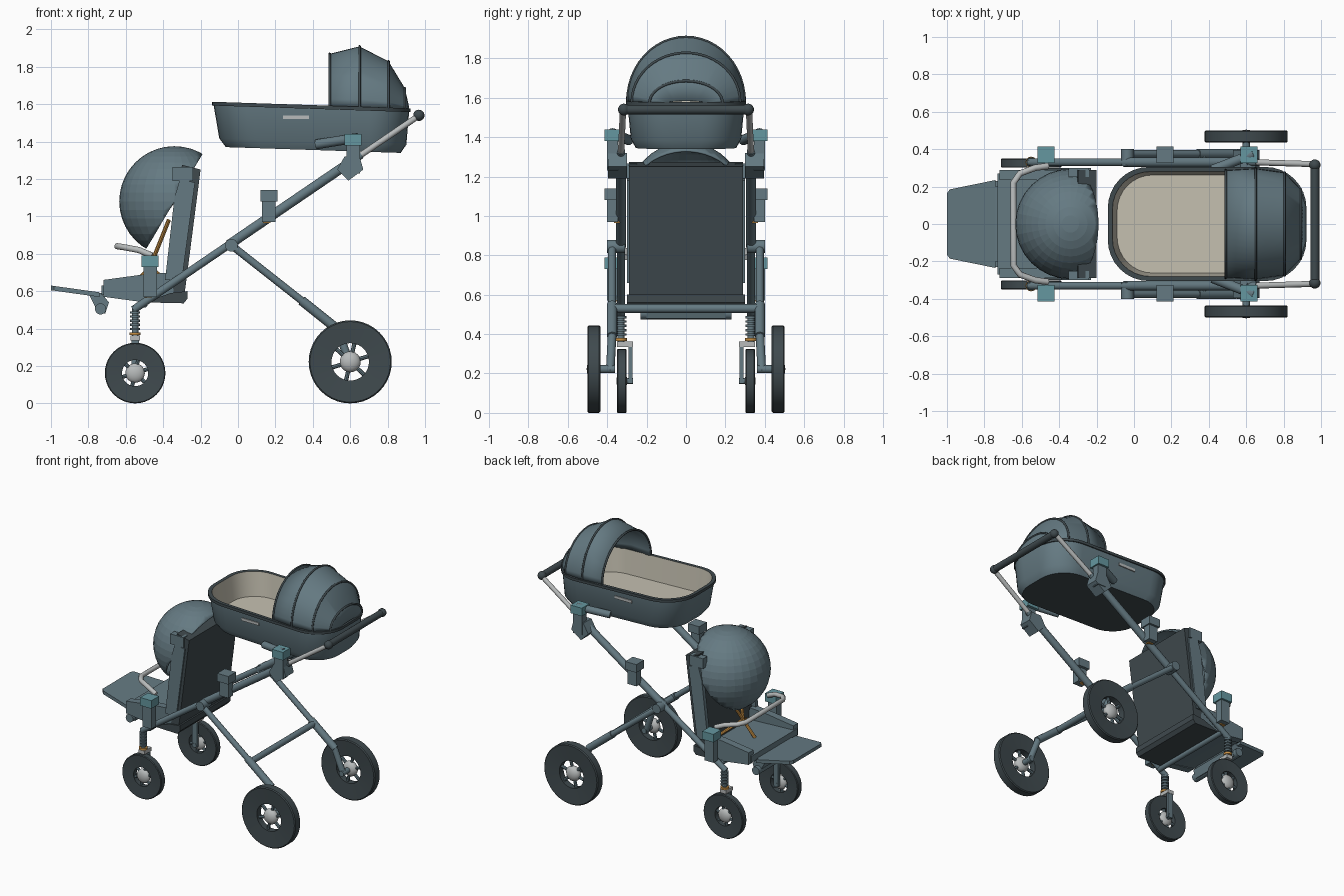
import bpy, bmesh, math
from mathutils import Vector

if "Cube" in bpy.data.objects:
    bpy.data.objects.remove(bpy.data.objects["Cube"])


def material(name, rgb):
    m = bpy.data.materials.new(name)
    m.use_nodes = True
    m.diffuse_color = (*rgb, 1)
    m.node_tree.nodes["Principled BSDF"].inputs["Base Color"].default_value = (*rgb, 1)
    return m


SLATE = material("slate_fabric", (0.13, 0.195, 0.225))
DARK = material("dark_rubber", (0.05, 0.068, 0.076))
LIGHT = material("light_metal", (0.48, 0.5, 0.5))
CREAM = material("cream_lining", (0.56, 0.53, 0.44))
TEAL = material("teal_clip", (0.13, 0.31, 0.35))
ORANGE = material("orange_trim", (0.6, 0.29, 0.06))


def finish(name, bm, mats, mirror=False, thick=0, angle=35):
    """Turn a bmesh into a named object, optionally mirrored across y = 0."""
    bmesh.ops.recalc_face_normals(bm, faces=bm.faces)
    mesh = bpy.data.meshes.new(name)
    bm.to_mesh(mesh)
    bm.free()
    ob = bpy.data.objects.new(name, mesh)
    bpy.context.collection.objects.link(ob)
    for m in mats:
        mesh.materials.append(m)
    bpy.ops.object.select_all(action="DESELECT")
    ob.select_set(True)
    bpy.context.view_layer.objects.active = ob
    bpy.ops.object.shade_smooth_by_angle(angle=math.radians(angle))
    if thick:
        ob.modifiers.new("Thickness", "SOLIDIFY").thickness = thick
    if mirror:
        mod = ob.modifiers.new("Mirror", "MIRROR")
        mod.use_axis = (False, True, False)
        mod.use_mirror_merge = False
    return ob


def loft(name, rings, mats, bands=None, loop=True, wrap=False, caps=None, **kw):
    """Skin a list of rings; bands gives a material slot per step."""
    bm = bmesh.new()
    vs = [[bm.verts.new(p) for p in ring] for ring in rings]
    n = len(vs[0])
    for i in range(len(vs) if wrap else len(vs) - 1):
        a, b = vs[i], vs[(i + 1) % len(vs)]
        for j in range(n if loop else n - 1):
            k = (j + 1) % n
            f = bm.faces.new((a[j], a[k], b[k], b[j]))
            f.material_index = bands[i] if bands else 0
    if caps:
        bm.faces.new(vs[0]).material_index = caps[0]
        bm.faces.new(vs[-1]).material_index = caps[1]
    return finish(name, bm, mats, **kw)


def prism(name, outline, y0, y1, mat, mirror=False):
    """Side outline in x, z pulled from y0 to y1."""
    rings = [[(x, y, z) for x, z in outline] for y in (y0, y1)]
    return loft(name, rings, [mat], caps=(0, 0), mirror=mirror)


def block(name, x0, x1, y0, y1, z0, z1, mat, mirror=True):
    return prism(name, [(x0, z0), (x1, z0), (x1, z1), (x0, z1)], y0, y1, mat, mirror)


def rod(name, a, b, r, mat, mirror=True, sides=16):
    a, b = Vector(a), Vector(b)
    q = (b - a).to_track_quat("Z", "Y")
    turns = [math.tau * i / sides for i in range(sides)]
    rings = [[c + q @ Vector((r * math.cos(t), r * math.sin(t), 0)) for t in turns] for c in (a, b)]
    return loft(name, rings, [mat], caps=(0, 0), mirror=mirror)


def pipe(name, pts, r, mat):
    """Tube along a path of points."""
    cu = bpy.data.curves.new(name, "CURVE")
    cu.dimensions = "3D"
    cu.bevel_depth, cu.bevel_resolution, cu.use_fill_caps = r, 3, True
    sp = cu.splines.new("POLY")
    sp.points.add(len(pts) - 1)
    for p, co in zip(sp.points, pts):
        p.co = (*co, 1)
    ob = bpy.data.objects.new(name, cu)
    bpy.context.collection.objects.link(ob)
    cu.materials.append(mat)
    bpy.ops.object.select_all(action="DESELECT")
    ob.select_set(True)
    bpy.context.view_layer.objects.active = ob
    bpy.ops.object.convert(target="MESH")


def ball(name, c, r, mat, scale=(1, 1, 1)):
    bm = bmesh.new()
    bmesh.ops.create_uvsphere(bm, u_segments=20, v_segments=12, radius=r)
    for v in bm.verts:
        v.co = Vector(c) + v.co * Vector(scale)
    return finish(name, bm, [mat], mirror=True)


# Wheels: tyre lathe, rim spokes, rounded hub
def wheel(name, x, y, r, w, hole, hub):
    prof = [(hole, -w * .75), (r * .97, -w), (r, -w * .8), (r, w * .8), (r * .97, w), (hole, w * .75)]
    rings = [[(x + p * math.cos(t), y + d, r + p * math.sin(t)) for p, d in prof]
             for t in (math.tau * i / 40 for i in range(40))]
    loft(name + "_tyre", rings, [DARK], wrap=True, mirror=True, angle=30)
    ball(name + "_hub", (x, y, r), hub, LIGHT, (1, min(1, w * 1.1 / hub), 1))
    for i in range(6):
        t = math.tau * i / 6 + .3
        rod(name + "_spoke", (x, y, r), (x + hole * 1.05 * math.cos(t), y, r + hole * 1.05 * math.sin(t)),
            hub * .2, SLATE, sides=8)


wheel("front_wheel", -.55, .326, .162, .025, .07, .052)
wheel("rear_wheel", .6, .468, .222, .033, .1, .056)

# Chassis: sloping main tubes, rear legs, cross bars and push handle
rod("main_tube", (-.56, .33, .5), (.66, .33, 1.33), .021, SLATE)
rod("main_sleeve", (-.05, .33, .847), (.62, .33, 1.303), .026, SLATE)
rod("handle_tube", (.64, .33, 1.316), (.965, .32, 1.537), .016, LIGHT)
rod("handle_grip", (.967, -.31, 1.54), (.967, .31, 1.54), .024, DARK, False)
ball("handle_end", (.967, .315, 1.54), .03, DARK)
rod("frame_pivot", (-.035, .31, .845), (-.035, .4, .845), .034, SLATE)
rod("rear_leg", (-.035, .375, .845), (.53, .375, .4), .02, SLATE)
rod("rear_leg_sleeve", (.34, .375, .55), (.54, .375, .39), .026, SLATE)
rod("rear_leg_end", (.53, .375, .4), (.6, .385, .21), .022, SLATE)
rod("rear_axle", (.6, .36, .222), (.6, .47, .222), .02, SLATE)
rod("rear_cross_bar", (.365, -.37, .53), (.365, .37, .53), .022, SLATE, False)
rod("front_cross_bar", (-.5, -.33, .53), (-.5, .33, .53), .018, SLATE, False)

# Front suspension forks
rod("front_strut", (-.55, .33, .35), (-.55, .33, .52), .017, SLATE)
for i in range(5):
    rod("spring_coil", (-.55, .33, .392 + .022 * i), (-.55, .33, .404 + .022 * i), .027, SLATE)
rod("strut_collar", (-.55, .33, .365), (-.55, .33, .38), .03, ORANGE)
block("fork_crown", -.575, -.525, .27, .35, .335, .362, LIGHT)
block("fork_leg", -.57, -.53, .272, .292, .15, .345, SLATE)
rod("front_axle", (-.55, .27, .162), (-.55, .33, .162), .016, SLATE)

# Adapter sockets with coloured clips on the main tubes
for label, x, z0, z1, top in (("seat", -.47, .57, .79, TEAL), ("middle", .165, .97, 1.14, SLATE),
                              ("carrycot", .615, 1.23, 1.44, TEAL)):
    block(label + "_socket", x - .036, x + .036, .345, .4, z0, z1 - .05, SLATE)
    block(label + "_clip", x - .046, x + .046, .325, .415, z1 - .06, z1, top)
    block(label + "_socket_trim", x - .03, x + .01, .335, .365, z0 - .005, z0 + .015, ORANGE)
prism("carrycot_tube_clamp", [(.53, 1.25), (.59, 1.19), (.67, 1.25), (.65, 1.32), (.57, 1.32)],
      .30, .395, SLATE, True)
rod("carrycot_arm", (.42, .29, 1.385), (.64, .375, 1.42), .026, SLATE)

# Carrycot: one lofted shell with rim, lining and floor
def rounded(x0, x1, w, rad, z):
    pts = []
    for q, (cx, cy) in enumerate(((x1 - rad, w - rad), (x0 + rad, w - rad),
                                  (x0 + rad, rad - w), (x1 - rad, rad - w))):
        for i in range(9):
            t = math.pi / 2 * (q + i / 8)
            x = cx + rad * math.cos(t)
            pts.append((x, cy + rad * math.sin(t), z - .033 * (x - .39)))
    return pts


shell = [(-.065, .87, .255, .19, 1.355), (-.1, .9, .28, .2, 1.4), (-.13, .915, .297, .215, 1.575),
         (-.14, .922, .305, .22, 1.575), (-.14, .922, .305, .22, 1.595), (-.115, .895, .28, .2, 1.595),
         (-.09, .87, .262, .19, 1.42)]
loft("carrycot_shell", [rounded(*s) for s in shell], [SLATE, DARK, CREAM],
     bands=[0, 0, 1, 1, 1, 2], caps=(1, 2))
block("carrycot_side_plate", .24, .38, .292, .299, 1.52, 1.54, LIGHT)

# Carrycot hood: arched panels with seam ribs
def arch(x, w, h):
    z = 1.592 - .033 * (x - .39)
    return [(x, w * math.cos(math.pi * i / 24), z + h * math.sin(math.pi * i / 24)) for i in range(25)]


hoops = [arch(.49, .287, .28), arch(.65, .297, .325), arch(.805, .275, .25),
         arch(.892, .185, .11), arch(.915, .1, .01)]
loft("carrycot_hood", hoops, [SLATE], loop=False, thick=.01, angle=20)
for h in hoops[:4]:
    pipe("hood_rib", h, .007, DARK)

# Seat: pan, side walls, backrest and footrest
prism("seat_pan", [(-.73, .58), (-.5, .54), (-.3, .55), (-.3, .61), (-.73, .63)], -.27, .27, SLATE)
prism("seat_side", [(-.72, .57), (-.5, .54), (-.34, .57), (-.36, .7), (-.5, .69), (-.72, .66)],
      .235, .29, SLATE, True)
prism("seat_rear_tray", [(-.5, .54), (-.29, .535), (-.27, .56), (-.27, .6), (-.36, .59)], -.3, .3, DARK)
prism("backrest", [(-.36, .58), (-.285, .59), (-.2, 1.25), (-.3, 1.275)], -.29, .29, DARK)
prism("backrest_wing", [(-.39, .66), (-.3, .66), (-.23, 1.18), (-.31, 1.2), (-.34, 1.1)],
      .27, .3, SLATE, True)
block("canopy_hinge", -.35, -.24, .25, .3, 1.19, 1.265, SLATE)
plan = [(-1, -.165), (-.985, -.185), (-.74, -.235), (-.74, .235), (-.985, .185), (-1, .165)]
loft("footrest", [[(x, y, z - .14 * (x + 1)) for x, y in plan] for z in (.605, .63)], [SLATE], caps=(0, 0))
prism("footrest_hinge", [(-.8, .59), (-.73, .59), (-.69, .54), (-.71, .48), (-.75, .49)], -.2, .2, SLATE)
rod("footrest_pivot", (-.735, -.23, .505), (-.735, .23, .505), .03, SLATE, False)

# Seat canopy: half dome cut along the tilted front plane
bm = bmesh.new()
bmesh.ops.create_uvsphere(bm, u_segments=32, v_segments=20, radius=.295)
bmesh.ops.bisect_plane(bm, geom=bm.verts[:] + bm.edges[:] + bm.faces[:], plane_co=(0, 0, 0),
                       plane_no=(.86, 0, -.51), clear_outer=True)
bmesh.ops.translate(bm, verts=bm.verts, vec=(-.34, 0, 1.08))
finish("seat_canopy", bm, [SLATE], thick=.01, angle=5)

# Bumper bar and harness straps
pipe("bumper_bar", [(-.46, -.31, .79), (-.53, -.3, .82), (-.61, -.27, .835), (-.645, -.22, .84),
                    (-.645, .22, .84), (-.61, .27, .835), (-.53, .3, .82), (-.46, .31, .79)], .017, LIGHT)
buckle = (-.47, 0, .73)
for end in ((-.37, .1, .98), (-.38, .16, .65)):
    rod("harness_strap", end, buckle, .011, ORANGE, sides=8)
rod("crotch_strap", (-.57, 0, .62), buckle, .011, ORANGE, False, 8)
